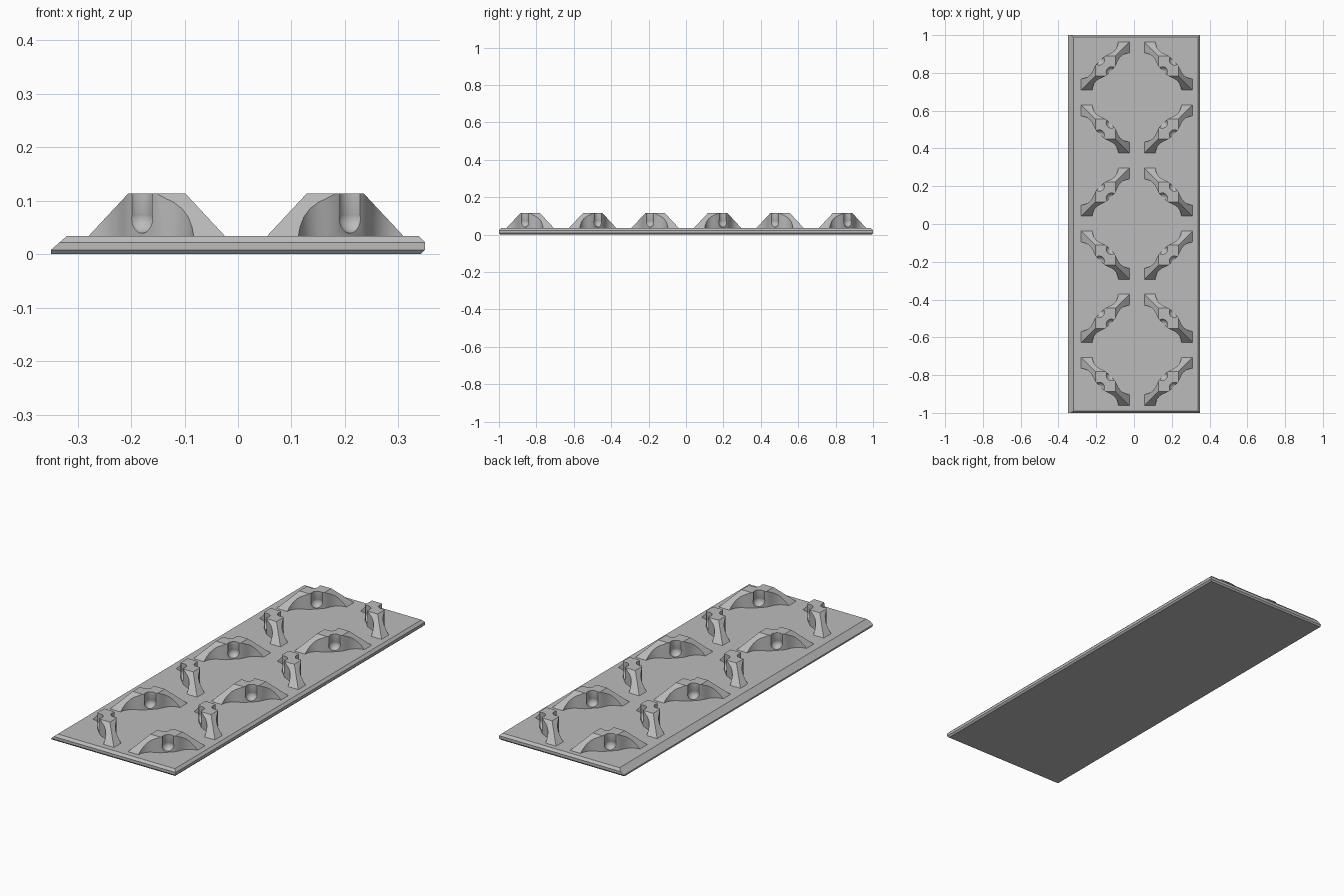
import bpy, bmesh, math
from mathutils import Matrix

if "Cube" in bpy.data.objects:
    bpy.data.objects.remove(bpy.data.objects["Cube"], do_unlink=True)

grey = bpy.data.materials.new("plain_grey")
grey.diffuse_color = (0.5, 0.5, 0.5, 1)
grey.use_nodes = True
grey.node_tree.nodes["Principled BSDF"].inputs["Base Color"].default_value = (0.5, 0.5, 0.5, 1)


def add_object(name, mesh):
    obj = bpy.data.objects.new(name, mesh)
    bpy.context.collection.objects.link(obj)
    return obj


def loft(name, rings):
    """Closed solid through rings that have equal point counts."""
    bm = bmesh.new()
    loops = [[bm.verts.new(p) for p in ring] for ring in rings]
    n = len(loops[0])
    for low, high in zip(loops, loops[1:]):
        for i in range(n):
            j = (i + 1) % n
            bm.faces.new((low[i], low[j], high[j], high[i]))
    bm.faces.new(loops[0][::-1])
    bm.faces.new(loops[-1])
    bmesh.ops.recalc_face_normals(bm, faces=bm.faces)
    mesh = bpy.data.meshes.new(name)
    bm.to_mesh(mesh)
    bm.free()
    mesh.materials.append(grey)
    return add_object(name, mesh)


def rect(x0, x1, y, z):
    return [(x0, -y, z), (x1, -y, z), (x1, y, z), (x0, y, z)]


# Base plate: bevelled edges, long slope on the right-hand side
BASE_TOP, STUD_TOP = 0.034, 0.114
loft("base_plate", [rect(-0.35, 0.342, 0.993, 0),
                    rect(-0.35, 0.35, 1.0, 0.008),
                    rect(-0.334, 0.35, 1.0, 0.022),
                    rect(-0.32, 0.338, 0.989, BASE_TOP)])

# Stud: square frustum trimmed to a waisted diagonal ridge
stud = loft("stud_master", [rect(-0.128, 0.128, 0.128, BASE_TOP - 0.0005),
                            rect(-0.053, 0.053, 0.053, STUD_TOP)])
half = [(0.2, 0.065), (0.14, 0.042), (0.125, 0.032), (0.108, 0.025), (0.09, 0.023),
        (0.072, 0.026), (0.056, 0.032), (0.035, 0.039)]
side = half + [(-u, v) for u, v in reversed(half)]
outline = side + [(-u, -v) for u, v in side]
turn = Matrix.Rotation(math.radians(45), 3, 'Z')


def slab(z):
    ring = [turn @ Matrix.Translation((u, v, z)).to_translation() for u, v in outline]
    return ring


helpers = [loft("ridge_trimmer", [slab(0), slab(0.2)])]

# Socket cutters: an upright bore with a rounded pocket on each flank
for s in (-1, 1):
    spot = turn @ Matrix.Translation((0, s * 0.045, 0)).to_translation()
    for kind in ("bore", "pocket"):
        bm = bmesh.new()
        if kind == "bore":
            bmesh.ops.create_cone(bm, cap_ends=True, segments=24, radius1=0.027,
                                  radius2=0.027, depth=0.1,
                                  matrix=Matrix.Translation((spot.x, spot.y, 0.115)))
        else:
            bmesh.ops.create_uvsphere(bm, u_segments=20, v_segments=12, radius=0.0285,
                                      matrix=Matrix.Translation((spot.x, spot.y, 0.067)))
        mesh = bpy.data.meshes.new(kind)
        bm.to_mesh(mesh)
        bm.free()
        mesh.materials.append(grey)
        helpers.append(add_object(kind + "_cutter", mesh))

for i, cutter in enumerate(helpers):
    cutter.hide_render = True
    mod = stud.modifiers.new(cutter.name, 'BOOLEAN')
    mod.operation = 'DIFFERENCE' if i else 'INTERSECT'
    mod.solver = 'EXACT'
    mod.object = cutter

stud_mesh = bpy.data.meshes.new_from_object(
    stud.evaluated_get(bpy.context.evaluated_depsgraph_get()))
stud_mesh.name = "stud"
for obj in helpers + [stud]:
    bpy.data.objects.remove(obj, do_unlink=True)

# Two columns of six studs, alternating diagonals
first = None
for col, x in enumerate((-0.152, 0.182)):
    for row in range(6):
        obj = add_object(f"stud_{'right' if col == 0 else 'left'}_{row + 1}", stud_mesh)
        obj.location = (x, 0.837 - row * 0.334, 0)
        obj.rotation_euler.z = math.radians(90) * ((col + row) % 2)
        first = first or obj

# Smooth the curved walls, keep the edges crisp
bpy.ops.object.select_all(action='DESELECT')
first.select_set(True)
bpy.context.view_layer.objects.active = first
bpy.ops.object.shade_smooth_by_angle(angle=math.radians(25))
